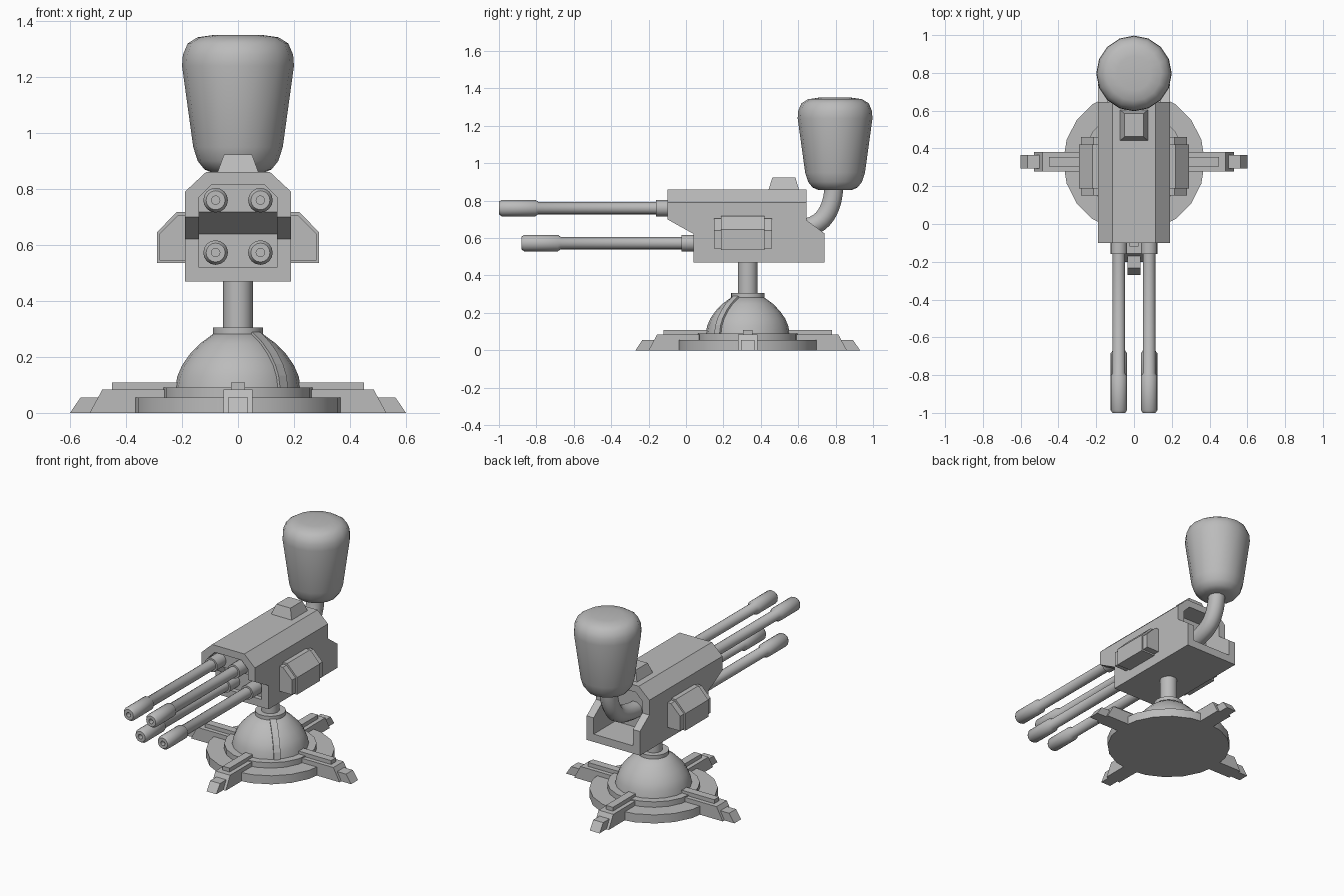
import bpy, bmesh, math
from mathutils import Vector, Matrix

old = bpy.data.objects.get("Cube")
if old:
    bpy.data.objects.remove(old, do_unlink=True)

grey = bpy.data.materials.new("plain grey")
grey.use_nodes = True
COLOUR = (0.5, 0.5, 0.5, 1)
grey.diffuse_color = COLOUR
grey.node_tree.nodes["Principled BSDF"].inputs["Base Color"].default_value = COLOUR
CY = 0.33  # pedestal centre in y


def finish(name, bm, smooth=False):
    bmesh.ops.recalc_face_normals(bm, faces=bm.faces)
    mesh = bpy.data.meshes.new(name)
    bm.to_mesh(mesh)
    bm.free()
    ob = bpy.data.objects.new(name, mesh)
    bpy.context.collection.objects.link(ob)
    mesh.materials.append(grey)
    if smooth:
        bpy.ops.object.select_all(action='DESELECT')
        ob.select_set(True)
        bpy.context.view_layer.objects.active = ob
        bpy.ops.object.shade_smooth_by_angle(angle=math.radians(40))
    return ob


def prism(points, to3d, a, b):
    """Extrude a 2D outline from depth a to depth b."""
    bm = bmesh.new()
    face = bm.faces.new([bm.verts.new(to3d(p, q, a)) for p, q in points])
    ext = bmesh.ops.extrude_face_region(bm, geom=[face])
    move = Vector(to3d(0, 0, b)) - Vector(to3d(0, 0, a))
    bmesh.ops.translate(bm, vec=move, verts=[v for v in ext["geom"] if isinstance(v, bmesh.types.BMVert)])
    return bm


def along_x(p, q, d):
    return (d, p, q)


def along_y(p, q, d):
    return (p, d, q)


def lathe(name, profile, centre, sides, axis='Z'):
    """Spin (radius, height) points; axis Y turns height into y."""
    bm = bmesh.new()
    rings = []
    for r, h in profile:
        if r == 0:
            rings.append([bm.verts.new((0, 0, h))] * sides)
        else:
            rings.append([bm.verts.new((r * math.cos(t), r * math.sin(t), h))
                          for t in (2 * math.pi * i / sides for i in range(sides))])
    for lo, hi in zip(rings, rings[1:]):
        for i in range(sides):
            j = (i + 1) % sides
            bm.faces.new(list(dict.fromkeys([lo[i], lo[j], hi[j], hi[i]])))
    if axis == 'Y':
        bmesh.ops.transform(bm, matrix=Matrix.Rotation(-math.pi / 2, 4, 'X'), verts=bm.verts)
    bmesh.ops.translate(bm, vec=centre, verts=bm.verts)
    return finish(name, bm, True)


def housing(name, side, half, shoulder, top, top_half):
    """Side outline extruded across x, with both upper edges chamfered."""
    bm = prism(side, along_x, -half, half)
    for s in (-1, 1):
        bmesh.ops.bisect_plane(bm, geom=bm.verts[:] + bm.edges[:] + bm.faces[:],
                               plane_co=(s * half, 0, shoulder),
                               plane_no=(s * (top - shoulder), 0, half - top_half), clear_outer=True)
        bmesh.ops.holes_fill(bm, edges=[e for e in bm.edges if e.is_boundary], sides=0)
    return finish(name, bm)


# Pedestal: two stepped discs, dome, collar and post
lathe("base_disc", [(0, 0), (0.375, 0), (0.375, 0.055), (0, 0.055)], (0, CY, 0), 20)
lathe("base_step", [(0, 0.05), (0.27, 0.05), (0.27, 0.09), (0, 0.09)], (0, CY, 0), 20)
dome = [(0.225, 0.085), (0.217, 0.13), (0.2, 0.17), (0.172, 0.21), (0.135, 0.248), (0.085, 0.285)]
lathe("dome", [(0, 0.085)] + dome + [(0, 0.285)], (0, CY, 0), 20)
lathe("collar", [(0, 0.28), (0.09, 0.28), (0.09, 0.305), (0, 0.305)], (0, CY, 0), 20)
lathe("post", [(0, 0.3), (0.053, 0.3), (0.053, 0.48), (0, 0.48)], (0, CY, 0), 16)

# Rib running up the dome on the front left diagonal
rib = [(r + 0.008, z + 0.004) for r, z in dome] + [(r - 0.02, z - 0.01) for r, z in reversed(dome)]
bm = prism(rib, along_y, -0.02, 0.02)
bmesh.ops.transform(bm, matrix=Matrix.Translation((0, CY, 0)) @ Matrix.Rotation(-math.pi / 4, 4, 'Z'), verts=bm.verts)
finish("dome_rib", bm)

# Four legs, each a wide beam, a narrow toe and a top rail
leg_parts = {
    "leg_beam": ([(0.2, 0), (0.53, 0), (0.485, 0.083), (0.2, 0.083)], 0.052),
    "leg_toe": ([(0.4, 0), (0.6, 0), (0.563, 0.055), (0.4, 0.055)], 0.035),
    "leg_rail": ([(0.2, 0.08), (0.45, 0.08), (0.45, 0.108), (0.2, 0.108)], 0.025),
}
for k, side in enumerate(("left", "back", "right", "front")):
    turn = Matrix.Translation((0, CY, 0)) @ Matrix.Rotation(k * math.pi / 2, 4, 'Z')
    for part, (outline, half) in leg_parts.items():
        bm = prism(outline, along_y, -half, half)
        bmesh.ops.transform(bm, matrix=turn, verts=bm.verts)
        finish(f"{side}_{part}", bm)

# Gun housing: a chamfered shell with a tunnel and a recessed core
shell = housing("housing_shell",
                [(-0.1, 0.86), (-0.1, 0.7), (0.04, 0.622), (0.04, 0.47), (0.74, 0.47),
                 (0.74, 0.625), (0.645, 0.695), (0.645, 0.86)], 0.19, 0.79, 0.86, 0.115)
tunnel = [(-0.14, 0.52), (0.14, 0.52), (0.14, 0.77), (0.095, 0.815), (-0.095, 0.815), (-0.14, 0.77)]
cutter = finish("tunnel_cutter", prism(tunnel, along_y, -0.5, 1.0))
cutter.hide_render = True
cut = shell.modifiers.new("tunnel", 'BOOLEAN')
cut.operation, cut.solver, cut.object = 'DIFFERENCE', 'EXACT', cutter
bpy.context.view_layer.objects.active = shell
bpy.ops.object.modifier_apply(modifier=cut.name)
bpy.data.objects.remove(cutter, do_unlink=True)
housing("housing_core",
        [(-0.07, 0.817), (-0.07, 0.717), (0.07, 0.639), (0.07, 0.518), (0.52, 0.518), (0.52, 0.817)],
        0.142, 0.772, 0.817, 0.097)

# Sight block on the roof
bm = bmesh.new()
low = [bm.verts.new(p) for p in ((-0.075, 0.44, 0.855), (0.075, 0.44, 0.855), (0.075, 0.605, 0.855), (-0.075, 0.605, 0.855))]
high = [bm.verts.new(p) for p in ((-0.05, 0.462, 0.923), (0.05, 0.462, 0.923), (0.05, 0.585, 0.923), (-0.05, 0.585, 0.923))]
bm.faces.new(low)
bm.faces.new(high)
for i in range(4):
    j = (i + 1) % 4
    bm.faces.new((low[i], low[j], high[j], high[i]))
finish("sight_block", bm)

# Side pods: a full section with a slimmer, longer one through it
for s, side in ((1, "left"), (-1, "right")):
    pod = [(0.18, 0.535), (0.29, 0.535), (0.29, 0.645), (0.22, 0.717), (0.18, 0.717)]
    slim = [(0.18, 0.545), (0.28, 0.545), (0.28, 0.64), (0.215, 0.705), (0.18, 0.705)]
    finish(f"{side}_pod", prism([(s * x, z) for x, z in pod], along_y, 0.187, 0.42))
    finish(f"{side}_pod_core", prism([(s * x, z) for x, z in slim], along_y, 0.15, 0.46))

# Four barrels, each with collar, shaft and thick muzzle with a bore
for row, z, tip, root in (("upper", 0.76, -1.0, -0.1), ("lower", 0.573, -0.88, 0.035)):
    for s, side in ((1, "left"), (-1, "right")):
        c, end = root - 0.06, root + 0.06
        profile = [(0, tip + 0.03), (0.015, tip + 0.03), (0.015, tip), (0.034, tip), (0.044, tip + 0.015),
                   (0.044, tip + 0.195), (0.033, tip + 0.21), (0.033, c), (0.044, c), (0.044, end), (0, end)]
        lathe(f"{row}_{side}_barrel", [(r, h) for r, h in profile], (s * 0.08, 0, z), 16, 'Y')

# Feed pipe curving up from the rear cavity
curve = bpy.data.curves.new("feed_pipe", 'CURVE')
curve.dimensions = '3D'
curve.bevel_depth, curve.bevel_resolution, curve.resolution_u = 0.053, 3, 8
curve.use_fill_caps = True
spline = curve.splines.new('BEZIER')
spline.bezier_points.add(2)
path = [((0.5, 0.632), (0.06, 0.0)), ((0.73, 0.70), (0.045, 0.05)), ((0.79, 0.88), (0.0, 0.06))]
for pt, ((y, z), (dy, dz)) in zip(spline.bezier_points, path):
    pt.co = (0, y, z)
    pt.handle_left_type = pt.handle_right_type = 'FREE'
    pt.handle_left = (0, y - dy, z - dz)
    pt.handle_right = (0, y + dy, z + dz)
curve.materials.append(grey)
bpy.context.collection.objects.link(bpy.data.objects.new("feed_pipe", curve))

# Ammunition drum
lathe("drum", [(0, 0.855), (0.09, 0.857), (0.12, 0.87), (0.144, 0.9), (0.16, 0.95), (0.2, 1.24), (0.197, 1.28),
               (0.18, 1.32), (0.145, 1.342), (0.09, 1.35), (0, 1.35)], (0, 0.797, 0), 16)
